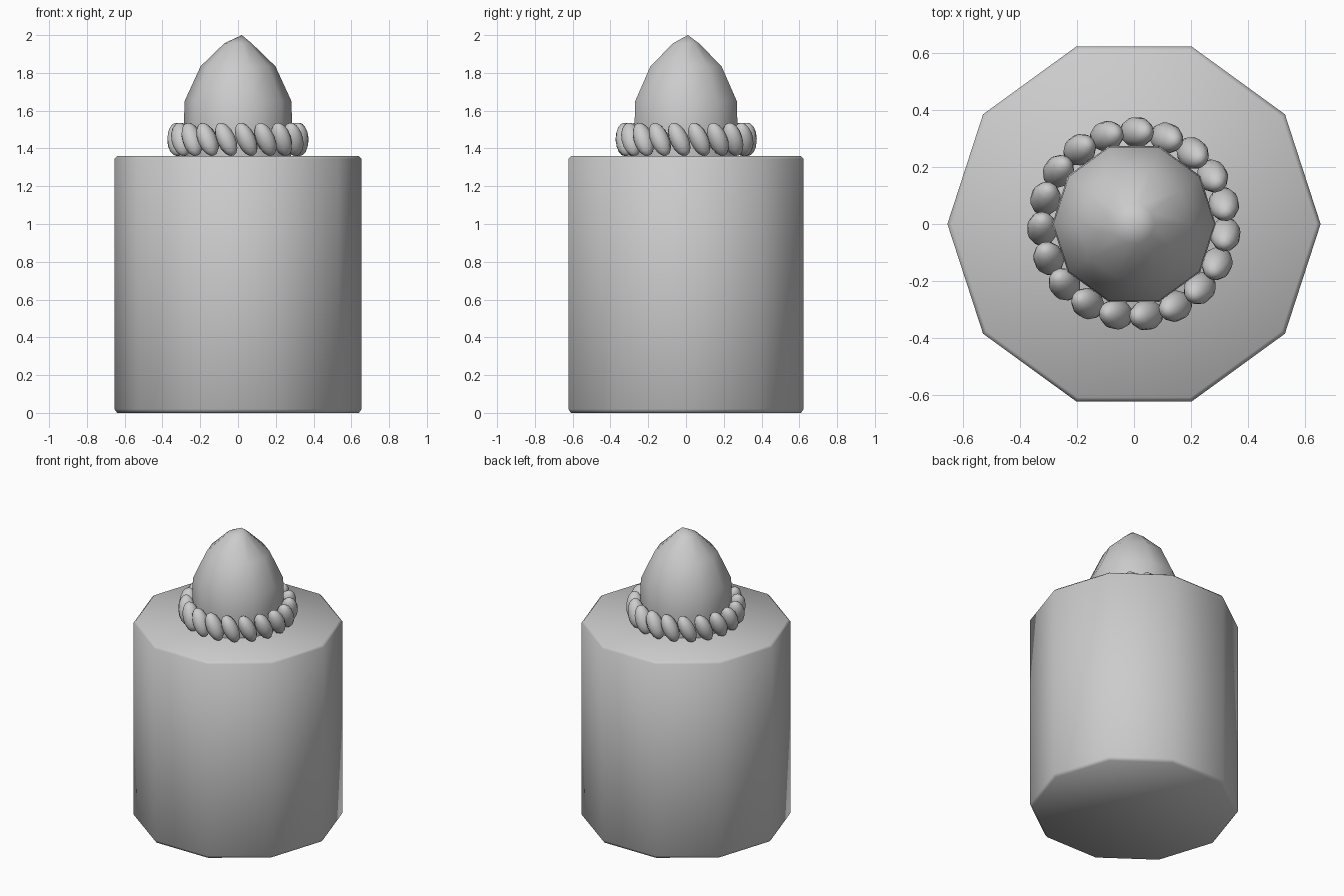
import bpy, bmesh
from math import cos, sin, pi, radians
from mathutils import Matrix

if "Cube" in bpy.data.objects:
    bpy.data.objects.remove(bpy.data.objects["Cube"])


def lathe(name, profile, sides, tip=None, angle=60):
    """Revolve (radius, z) points into a capped solid, optionally ending in a tip point."""
    bm = bmesh.new()
    rings = [[bm.verts.new((r * cos(2 * pi * i / sides), r * sin(2 * pi * i / sides), z))
              for i in range(sides)] for r, z in profile]
    for low, high in zip(rings, rings[1:]):
        for i in range(sides):
            j = (i + 1) % sides
            bm.faces.new((low[i], low[j], high[j], high[i]))
    bm.faces.new(rings[0][::-1])
    if tip:
        point = bm.verts.new(tip)
        for i in range(sides):
            bm.faces.new((rings[-1][i], rings[-1][(i + 1) % sides], point))
    else:
        bm.faces.new(rings[-1])
    return finish(name, bm, angle)


def finish(name, bm, angle):
    mesh = bpy.data.meshes.new(name)
    bm.to_mesh(mesh)
    bm.free()
    obj = bpy.data.objects.new(name, mesh)
    bpy.context.collection.objects.link(obj)
    bpy.ops.object.select_all(action='DESELECT')
    obj.select_set(True)
    bpy.context.view_layer.objects.active = obj
    bpy.ops.object.shade_smooth_by_angle(angle=radians(angle))
    return obj


# Ten-sided body with small chamfers at both ends
lathe("body", [(0.64, 0), (0.655, 0.02), (0.655, 1.345), (0.64, 1.36)], 10)

# Pointed dome with a slightly off-centre tip
lathe("dome", [(0.28, 1.36), (0.287, 1.5), (0.283, 1.65), (0.198, 1.835), (0.072, 1.957)],
      10, tip=(0.02, 0.01, 2.0))

# Rope ring: leaning oval beads around the dome base
BEADS = 19
bm = bmesh.new()
for k in range(BEADS):
    place = (Matrix.Rotation(radians(88.3) + 2 * pi * k / BEADS, 4, 'Z')
             @ Matrix.Translation((0.323, 0, 1.448))
             @ Matrix.Rotation(radians(25), 4, 'X')
             @ Matrix.Diagonal((0.054, 0.05, 0.095, 1)))
    bmesh.ops.create_uvsphere(bm, u_segments=10, v_segments=8, radius=1, matrix=place)
finish("rope_ring", bm, 60)
